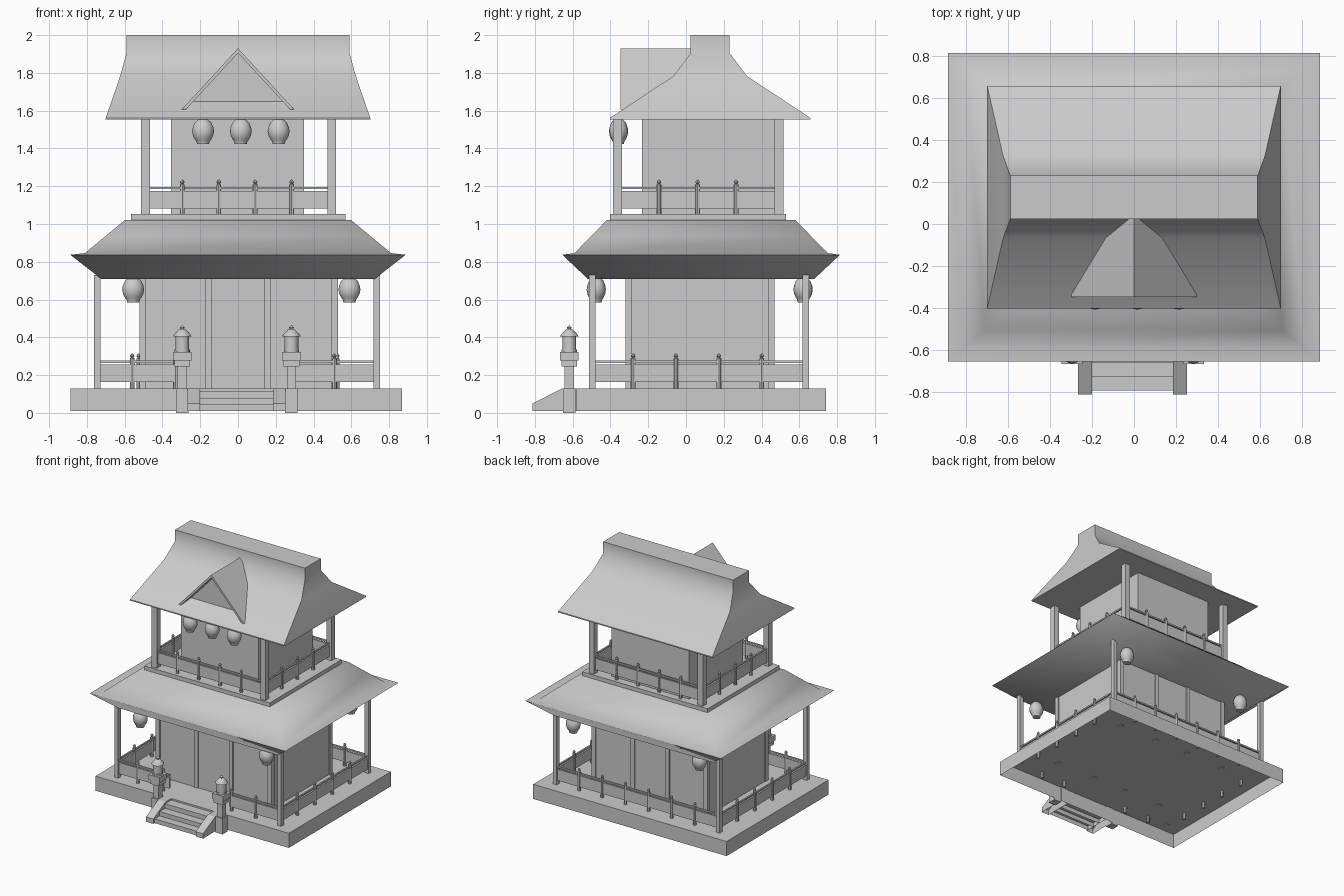
import bpy, bmesh, math
from mathutils import Matrix

if "Cube" in bpy.data.objects:
    bpy.data.objects.remove(bpy.data.objects["Cube"])

grey = bpy.data.materials.new("plain grey")
grey.use_nodes = True
grey.diffuse_color = (0.6, 0.6, 0.6, 1)
grey.node_tree.nodes["Principled BSDF"].inputs["Base Color"].default_value = (0.6, 0.6, 0.6, 1)


def finish(name, bm, smooth=None, hollow=False):
    """Turn the bmesh into an object; hollow parts lose their undersides."""
    bmesh.ops.recalc_face_normals(bm, faces=bm.faces)
    if hollow:
        bm.normal_update()
        under = [f for f in bm.faces if f.normal.z < -0.9]
        bmesh.ops.delete(bm, geom=under, context='FACES')
    mesh = bpy.data.meshes.new(name)
    bm.to_mesh(mesh)
    bm.free()
    mesh.materials.append(grey)
    obj = bpy.data.objects.new(name, mesh)
    bpy.context.scene.collection.objects.link(obj)
    if smooth:
        bpy.ops.object.select_all(action='DESELECT')
        obj.select_set(True)
        bpy.context.view_layer.objects.active = obj
        bpy.ops.object.shade_smooth_by_angle(angle=math.radians(smooth))


def add_box(bm, x0, x1, y0, y1, z0, z1):
    mat = Matrix.Translation(((x0 + x1) / 2, (y0 + y1) / 2, (z0 + z1) / 2))
    mat = mat @ Matrix.Diagonal((x1 - x0, y1 - y0, z1 - z0, 1))
    bmesh.ops.create_cube(bm, size=1, matrix=mat)


def box(name, *bounds, hollow=False):
    bm = bmesh.new()
    add_box(bm, *bounds)
    finish(name, bm, hollow=hollow)


def loft(bm, loops):
    """Skin closed loops of points and cap both ends."""
    rings = [[bm.verts.new(p) for p in loop] for loop in loops]
    n = len(rings[0])
    for a, b in zip(rings, rings[1:]):
        for i in range(n):
            bm.faces.new((a[i], a[(i + 1) % n], b[(i + 1) % n], b[i]))
    bm.faces.new(rings[0])
    bm.faces.new(rings[-1])


def add_lathe(bm, x, y, profile, sides=16, squash=1):
    turns = [2 * math.pi * i / sides for i in range(sides)]
    loft(bm, [[(x + r * math.cos(a), y + squash * r * math.sin(a), z) for a in turns]
              for r, z in profile])


def hip(name, cy, rings, smooth):
    """Stacked rectangles given as half width, half depth, height."""
    bm = bmesh.new()
    loft(bm, [[(sx * hx, cy + sy * hy, z) for sx, sy in ((-1, -1), (1, -1), (1, 1), (-1, 1))]
              for hx, hy, z in rings])
    finish(name, bm, smooth)


def posts(name, xs, ys, w, z0, z1):
    bm = bmesh.new()
    for x in xs:
        for y in ys:
            add_box(bm, x - w / 2, x + w / 2, y - w / 2, y + w / 2, z0, z1)
    finish(name, bm)


def railing(name, start, end, floor, foot, spots):
    """Low panel, thin handrail and finialed balusters along one side."""
    (xa, ya), (xb, yb) = start, end
    along_x = ya == yb
    bm = bmesh.new()
    for t, z0, z1 in ((0.007, 0.033, 0.125), (0.006, 0.135, 0.147)):
        ex, ey = (0, t) if along_x else (t, 0)
        add_box(bm, xa - ex, xb + ex, ya - ey, yb + ey, floor + z0, floor + z1)
    shape = ((0.013, foot), (0.013, floor + 0.158), (0.006, floor + 0.162),
             (0.012, floor + 0.17), (0.01, floor + 0.177), (0.002, floor + 0.185))
    for s in spots:
        add_lathe(bm, s if along_x else xa, ya if along_x else s, shape, 8)
    finish(name, bm, 30)


# Hollow base and entrance stairs
box("base", -0.888, 0.868, -0.58, 0.742, 0.01, 0.13, hollow=True)
bm = bmesh.new()
ramp = ((-0.812, 0.01), (-0.812, 0.05), (-0.655, 0.13), (-0.575, 0.13), (-0.575, 0.01))
for x in (-0.267, 0.185):
    loft(bm, [[(side, y, z) for y, z in ramp] for side in (x, x + 0.067)])
finish("stair_sides", bm, hollow=True)
bm = bmesh.new()
for y, z in ((-0.795, 0.045), (-0.73, 0.08), (-0.66, 0.117)):
    add_box(bm, -0.2, 0.185, y, -0.575, 0.01, z)
finish("steps", bm, hollow=True)

# Lower storey
box("lower_walls", -0.515, 0.52, -0.312, 0.46, 0.13, 0.75)
posts("lower_wall_pillars", (-0.505, -0.158, 0.158, 0.512), (-0.303, 0.452), 0.035, 0.125, 0.75)
posts("veranda_posts", (-0.745, 0.735), (-0.497, 0.635), 0.034, 0.125, 0.73)
fy, by, lx, rx = -0.497, 0.635, -0.745, 0.735
foot = 0.08
railing("front_rail_right", (lx, fy), (-0.27, fy), 0.13, foot, (-0.56, -0.33))
railing("front_rail_left", (0.27, fy), (rx, fy), 0.13, foot, (0.51, 0.29))
railing("back_rail", (lx, by), (rx, by), 0.13, foot, [-0.525 + 0.21 * i for i in range(6)])
for name, x in (("side_rail_right", lx), ("side_rail_left", rx)):
    railing(name, (x, fy), (x, by), 0.13, foot, [-0.28 + 0.227 * i for i in range(4)])

# Lower roof with sloping soffit
hip("lower_roof", 0.08, ((0.725, 0.6, 0.71), (0.888, 0.735, 0.837), (0.81, 0.67, 0.846),
                         (0.705, 0.585, 0.933), (0.6, 0.5, 1.02)), 70)

# Upper storey
box("upper_floor", -0.567, 0.57, -0.402, 0.53, 1.01, 1.052)
box("upper_walls", -0.355, 0.35, -0.233, 0.468, 1.05, 1.57)
posts("balcony_posts", (-0.49, 0.497), (-0.363, 0.492), 0.046, 1.05, 1.565)
fy, by, lx, rx = -0.363, 0.492, -0.49, 0.497
for name, y in (("balcony_front_rail", fy), ("balcony_back_rail", by)):
    railing(name, (lx, y), (rx, y), 1.05, 1.04, [-0.295 + 0.193 * i for i in range(4)])
for name, x in (("balcony_rail_right", lx), ("balcony_rail_left", rx)):
    railing(name, (x, fy), (x, by), 1.05, 1.04, [-0.143 + 0.204 * i for i in range(3)])

# Upper roof with flared slopes and a boxed ridge
hip("upper_roof", 0.128, ((0.702, 0.53, 1.553), (0.7, 0.53, 1.562), (0.624, 0.195, 1.783),
                          (0.59, 0.103, 1.905), (0.59, 0.103, 2.0)), 40)

# Dormer: two roof slabs and a recessed gable panel
bm = bmesh.new()
outline = ((-0.297, 1.607), (0, 1.93), (0.297, 1.607), (0.275, 1.607), (0, 1.905), (-0.275, 1.607))
loft(bm, [[(x, y, z) for x, z in outline] for y in (-0.347, 0.06)])
finish("dormer_roof", bm)
bm = bmesh.new()
loft(bm, [[(x, y, z) for x, z in ((-0.28, 1.61), (0.28, 1.61), (0, 1.915))] for y in (-0.27, 0.05)])
finish("dormer_gable", bm)

# Hanging paper lanterns, round above and drawn in to a neck below
bulb = ((0.025, 0.064), (0.044, 0.046), (0.055, 0.02), (0.058, 0), (0.053, -0.024),
        (0.042, -0.044), (0.034, -0.055), (0.032, -0.067))
spots = [(x, y, 0.652) for x in (-0.555, 0.59) for y in (-0.475, 0.62)]
spots += [(x, -0.357, 1.49) for x in (-0.185, 0.015, 0.215)]
bm = bmesh.new()
for x, y, z in spots:
    add_lathe(bm, x, y, [(r, z + h) for r, h in bulb], squash=0.88)
finish("hanging_lanterns", bm, 35)

# Stone lanterns beside the stairs
for name, x in (("stone_lantern_right", -0.295), ("stone_lantern_left", 0.283)):
    bm = bmesh.new()
    for half, z0, z1 in ((0.033, 0, 0.13), (0.024, 0.13, 0.25), (0.042, 0.245, 0.28), (0.05, 0.278, 0.322)):
        add_box(bm, x - half, x + half, -0.618 - half, -0.618 + half, z0, z1)
    add_lathe(bm, x, -0.618, ((0.04, 0.32), (0.04, 0.335), (0.036, 0.335), (0.036, 0.405), (0.048, 0.405),
                              (0.046, 0.412), (0.02, 0.44), (0.008, 0.443), (0.013, 0.452), (0.002, 0.464)))
    finish(name, bm, 35)
